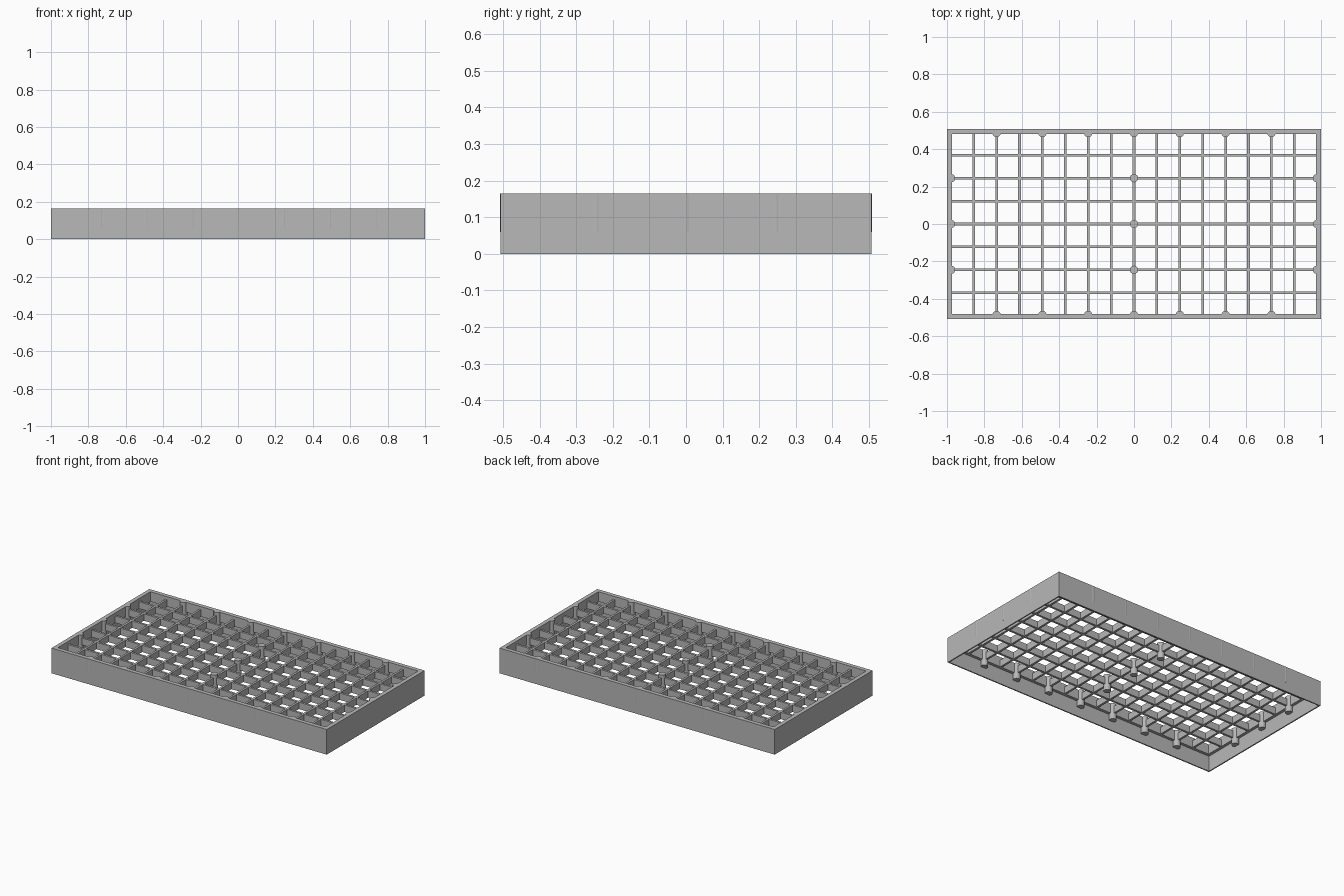
import bpy
import bmesh
from mathutils import Matrix

if "Cube" in bpy.data.objects:
    bpy.data.objects.remove(bpy.data.objects["Cube"])

HALF_X, HALF_Y, HEIGHT = 0.999, 0.507, 0.165
RIM, SKIRT = 0.027, 0.008          # wall thickness above and below the ledge
LEDGE, RIB_TOP = 0.10, 0.145
PITCH, RIB = 0.1224, 0.014
PEG_R, PEG_Z = 0.022, 0.06

grey = bpy.data.materials.new("plain grey")
grey.use_nodes = True
colour = (0.48, 0.48, 0.48, 1)
grey.diffuse_color = colour
grey.node_tree.nodes["Principled BSDF"].inputs["Base Color"].default_value = colour


def finish(bm, name):
    bmesh.ops.recalc_face_normals(bm, faces=bm.faces)
    mesh = bpy.data.meshes.new(name)
    bm.to_mesh(mesh)
    bm.free()
    mesh.materials.append(grey)
    obj = bpy.data.objects.new(name, mesh)
    bpy.context.collection.objects.link(obj)
    return obj


def box(name, centre, size):
    bm = bmesh.new()
    bmesh.ops.create_cube(bm, size=1, matrix=Matrix.Translation(centre) @ Matrix.Diagonal((*size, 1)))
    return finish(bm, name)


# Rectangular frame: an inset/height profile swept round the four corners
profile = [(0, 0), (0, HEIGHT), (RIM, HEIGHT), (RIM, LEDGE), (SKIRT, LEDGE), (SKIRT, 0)]
bm = bmesh.new()
loops = []
for inset, z in profile:
    x, y = HALF_X - inset, HALF_Y - inset
    loops.append([bm.verts.new((sx * x, sy * y, z)) for sx, sy in ((-1, -1), (1, -1), (1, 1), (-1, 1))])
for a, b in zip(loops, loops[1:] + loops[:1]):
    for i in range(4):
        j = (i + 1) % 4
        bm.faces.new((a[i], a[j], b[j], b[i]))
finish(bm, "frame")

# Crossing ribs, recessed below the top of the frame
rib_z, rib_h = (LEDGE + RIB_TOP) / 2, RIB_TOP - LEDGE
for i in range(-7, 8):
    box("cross_rib", (i * PITCH, 0, rib_z), (RIB, 2 * (HALF_Y - RIM / 2), rib_h))
for i in range(-3, 4):
    box("long_rib", (0, i * PITCH, rib_z), (2 * (HALF_X - RIM / 2), RIB, rib_h))

# Round pegs along the walls and down the middle
edge_x, edge_y = 1 - PEG_R, HALF_Y + 0.001 - PEG_R
spots = [(i * 2 * PITCH, s * edge_y) for i in range(-3, 4) for s in (-1, 1)]
spots += [(x, i * 2 * PITCH) for x in (-edge_x, 0, edge_x) for i in (-1, 0, 1)]
for x, y in spots:
    bm = bmesh.new()
    bmesh.ops.create_cone(bm, cap_ends=True, segments=24, radius1=PEG_R, radius2=PEG_R,
                          depth=HEIGHT - PEG_Z,
                          matrix=Matrix.Translation((x, y, (HEIGHT + PEG_Z) / 2)))
    peg = finish(bm, "peg")
    for poly in peg.data.polygons:
        poly.use_smooth = abs(poly.normal.z) < 0.5
    for edge in peg.data.edges:
        a, b = (peg.data.vertices[v].co.z for v in edge.vertices)
        edge.use_edge_sharp = abs(a - b) < 0.001
